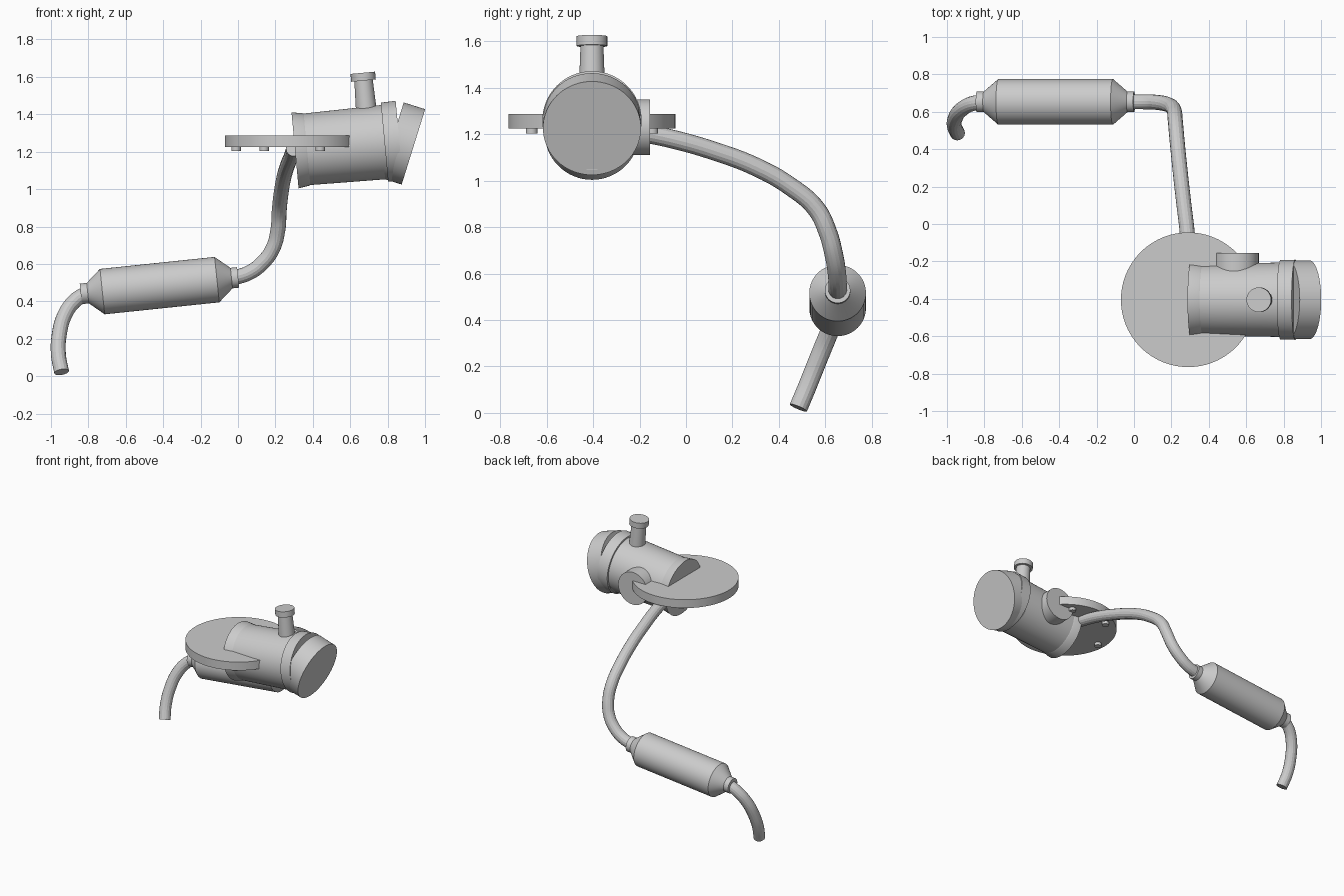
import bpy, bmesh, math
from mathutils import Vector

old = bpy.data.objects.get("Cube")
if old:
    bpy.data.objects.remove(old)

GREY = (0.6, 0.6, 0.6, 1)
mat = bpy.data.materials.new("light_grey")
mat.use_nodes = True
mat.diffuse_color = GREY
mat.node_tree.nodes["Principled BSDF"].inputs["Base Color"].default_value = GREY


def finish(ob):
    ob.data.materials.clear()
    ob.data.materials.append(mat)
    bpy.ops.object.select_all(action='DESELECT')
    ob.select_set(True)
    bpy.context.view_layer.objects.active = ob
    bpy.ops.object.shade_smooth_by_angle(angle=math.radians(20))


def lathe(name, origin, axis, profile, sides=64):
    """Closed solid of revolution; profile is (distance along axis, radius)."""
    bm = bmesh.new()
    turn = Vector(axis).to_track_quat('Z', 'Y')
    rings = []
    for t, r in profile:
        ring = []
        for i in range(sides):
            a = math.tau * i / sides
            p = Vector((r * math.cos(a), r * math.sin(a), t))
            ring.append(bm.verts.new(Vector(origin) + turn @ p))
        rings.append(ring)
    for lo, hi in zip(rings, rings[1:]):
        for i in range(sides):
            j = (i + 1) % sides
            bm.faces.new((lo[i], lo[j], hi[j], hi[i]))
    bm.faces.new(rings[0][::-1])
    bm.faces.new(rings[-1])
    me = bpy.data.meshes.new(name)
    bm.to_mesh(me)
    bm.free()
    ob = bpy.data.objects.new(name, me)
    bpy.context.collection.objects.link(ob)
    finish(ob)


def tube(name, points, radius):
    """Round pipe swept smoothly through the points."""
    cu = bpy.data.curves.new(name, 'CURVE')
    cu.dimensions = '3D'
    cu.bevel_depth = radius
    cu.bevel_resolution = 6
    cu.use_fill_caps = True
    cu.resolution_u = 8
    sp = cu.splines.new('BEZIER')
    sp.bezier_points.add(len(points) - 1)
    for bp, p in zip(sp.bezier_points, points):
        bp.co = p
        bp.handle_left_type = bp.handle_right_type = 'AUTO'
    ob = bpy.data.objects.new(name, cu)
    bpy.context.collection.objects.link(ob)
    bpy.ops.object.select_all(action='DESELECT')
    ob.select_set(True)
    bpy.context.view_layer.objects.active = ob
    bpy.ops.object.convert(target='MESH')
    finish(bpy.context.view_layer.objects.active)


# Main housing, tilted slightly upward, with a flared rear rim
MID_Y = -0.405
TILT = Vector((0.9957, 0, 0.0925))
BASE = Vector((0.305, MID_Y, 1.207))
lathe("housing", BASE, TILT, [(0, 0.204), (0.056, 0.195), (0.064, 0.192), (0.5, 0.199)])
lathe("housing_collar", BASE, TILT, [(0.48, 0.212), (0.56, 0.214)])

# Front cap angled downward
nose = Vector((0.955, 0, -0.298))
lathe("front_cap", Vector((0.938, MID_Y, 1.226)) - nose * 0.12, nose, [(0, 0.211), (0.12, 0.211)])

# Filler neck and its lid on top of the housing
lathe("neck", (0.688, MID_Y, 1.40), (-0.0925, 0, 0.9957),
      [(0, 0.056), (0.06, 0.054), (0.19, 0.049)], 32)
lathe("neck_lid", (0.671, MID_Y, 1.58), (-0.0925, 0, 0.9957), [(0, 0.066), (0.042, 0.066)], 32)

# Round side flange
lathe("side_flange", (0.547, -0.26, 1.23), (0, 1, 0), [(0, 0.12), (0.105, 0.12)], 48)

# Mounting plate with a ring of bolts underneath
lathe("mounting_plate", (0.29, MID_Y, 1.225), (0, 0, 1), [(0, 0.36), (0.062, 0.36)], 96)
for k in range(6):
    a = k * math.pi / 3
    lathe(f"plate_bolt_{k + 1}",
          (0.29 + 0.3 * math.cos(a), MID_Y + 0.3 * math.sin(a), 1.203),
          (0, 0, 1), [(0, 0.025), (0.03, 0.025)], 24)

# Connecting pipe from the housing to the canister
tube("connecting_pipe", [
    (0.297, -0.23, 1.215), (0.285, -0.05, 1.177), (0.265, 0.12, 1.128),
    (0.245, 0.3, 1.06), (0.23, 0.45, 0.975), (0.22, 0.56, 0.88),
    (0.213, 0.61, 0.78), (0.185, 0.637, 0.68), (0.125, 0.65, 0.6),
    (0.06, 0.653, 0.553), (-0.03, 0.653, 0.523)], 0.04)

# Canister with conical ends and end rings
lathe("canister", (-0.419, 0.653, 0.484), (0.9945, 0, 0.104),
      [(-0.392, 0.05), (-0.308, 0.122), (0.308, 0.122), (0.392, 0.05)])
for name, start in (("canister_ring_inner", 0.382), ("canister_ring_outer", -0.424)):
    lathe(name, (-0.419, 0.653, 0.484), (0.9945, 0, 0.104),
          [(start, 0.055), (start + 0.04, 0.055)], 32)

# Curved outlet pipe
tube("outlet_pipe", [
    (-0.81, 0.653, 0.443), (-0.87, 0.642, 0.405), (-0.925, 0.61, 0.33),
    (-0.956, 0.565, 0.22), (-0.96, 0.523, 0.115), (-0.943, 0.484, 0.022)], 0.04)
